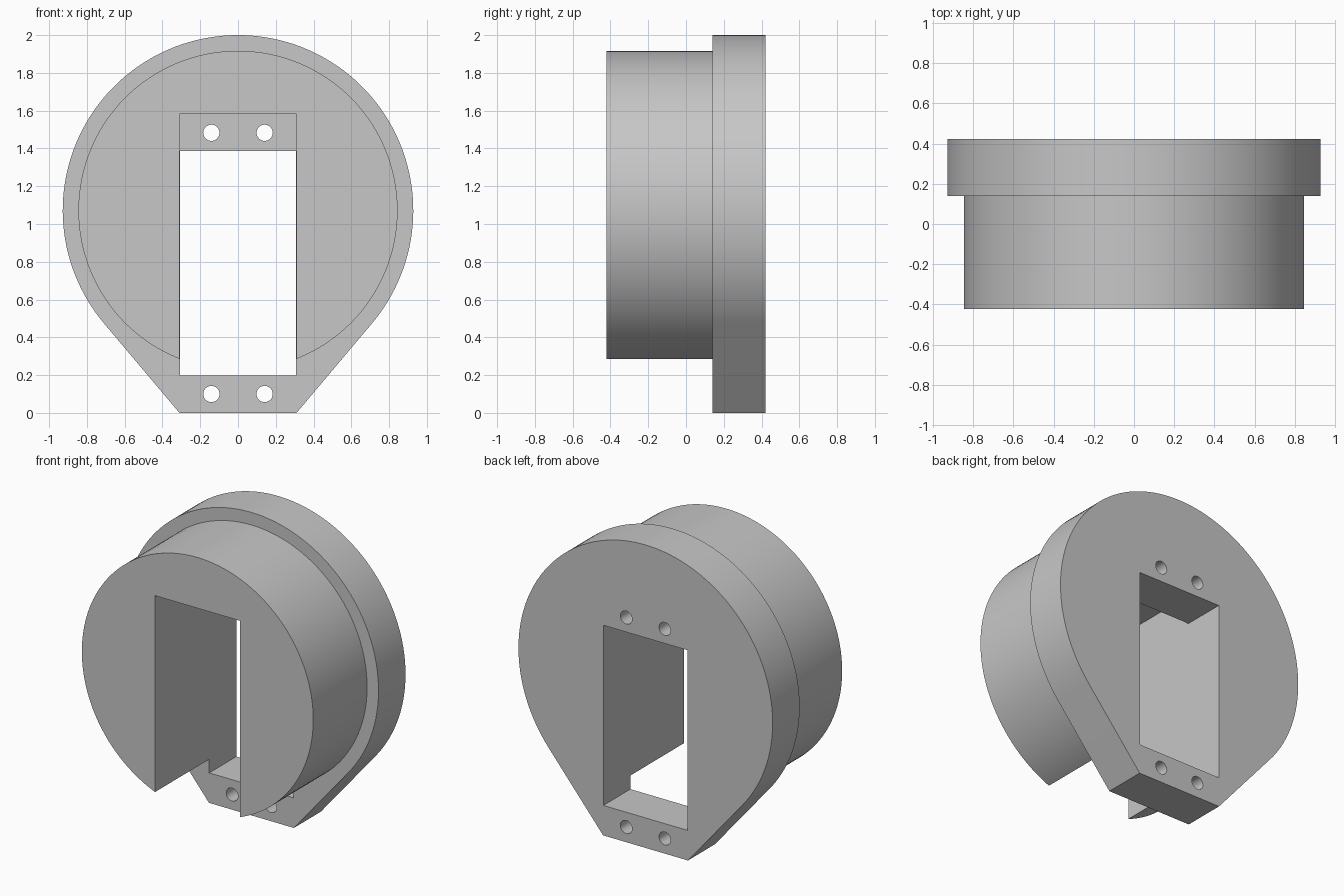
import bpy, bmesh
from math import sin, cos, pi, atan2, acos, hypot

if "Cube" in bpy.data.objects:
    bpy.data.objects.remove(bpy.data.objects["Cube"])

CENTRE_Z = 1.072
FLANGE_R, DRUM_R, HOLE_R = 0.928, 0.845, 0.043
FRONT, STEP, BACK = -0.422, 0.14, 0.422
HALF_FOOT = 0.31

grey = bpy.data.materials.new("plain_grey")
grey.use_nodes = True
colour = (0.57, 0.57, 0.57, 1)
grey.diffuse_color = colour
grey.node_tree.nodes["Principled BSDF"].inputs["Base Color"].default_value = colour


def prism(name, outline, y0, y1):
    """Extrude an (x, z) outline from y0 to y1."""
    bm = bmesh.new()
    face = bm.faces.new([bm.verts.new((x, y0, z)) for x, z in outline])
    new = bmesh.ops.extrude_face_region(bm, geom=[face])["geom"]
    verts = [v for v in new if isinstance(v, bmesh.types.BMVert)]
    bmesh.ops.translate(bm, verts=verts, vec=(0, y1 - y0, 0))
    bmesh.ops.recalc_face_normals(bm, faces=bm.faces[:])
    mesh = bpy.data.meshes.new(name)
    bm.to_mesh(mesh)
    bm.free()
    mesh.materials.append(grey)
    obj = bpy.data.objects.new(name, mesh)
    bpy.context.collection.objects.link(obj)
    return obj


def arc(x, z, r, start, end, n):
    return [(x + r * cos(start + (end - start) * i / n),
             z + r * sin(start + (end - start) * i / n)) for i in range(n + 1)]


def circle(x, z, r, n):
    return arc(x, z, r, 0, 2 * pi, n)[:-1]


def box(half, z0, z1):
    return [(-half, z0), (half, z0), (half, z1), (-half, z1)]


def combine(target, tool, operation):
    """Apply a boolean and discard the tool."""
    mod = target.modifiers.new("boolean", "BOOLEAN")
    mod.operation, mod.object, mod.solver = operation, tool, "EXACT"
    bpy.ops.object.select_all(action="DESELECT")
    bpy.context.view_layer.objects.active = target
    target.select_set(True)
    bpy.ops.object.modifier_apply(modifier=mod.name)
    bpy.data.objects.remove(tool)


# Teardrop flange: circle with tangent lines running down to a flat foot
tangent = atan2(-CENTRE_Z, HALF_FOOT) + acos(FLANGE_R / hypot(HALF_FOOT, CENTRE_Z))
outline = arc(0, CENTRE_Z, FLANGE_R, tangent, pi - tangent, 112)
outline += [(-HALF_FOOT, 0), (HALF_FOOT, 0)]
housing = prism("flanged_housing", outline, STEP, BACK)

# Window and four screw holes through the flange
combine(housing, prism("window_cutter", box(0.308, 0.198, 1.387), 0, 1), "DIFFERENCE")
for x in (-0.141, 0.141):
    for z in (0.1, 1.483):
        combine(housing, prism("hole_cutter", circle(x, z, HOLE_R, 32), 0, 1), "DIFFERENCE")

# Front drum with a slot open at the bottom, sunk into the flange
drum = prism("drum", circle(0, CENTRE_Z, DRUM_R, 128), FRONT, STEP + 0.1)
combine(drum, prism("slot_cutter", box(0.31, -0.2, 1.582), -1, 1), "DIFFERENCE")
combine(housing, drum, "UNION")

bpy.ops.object.shade_smooth_by_angle(angle=pi / 8)
